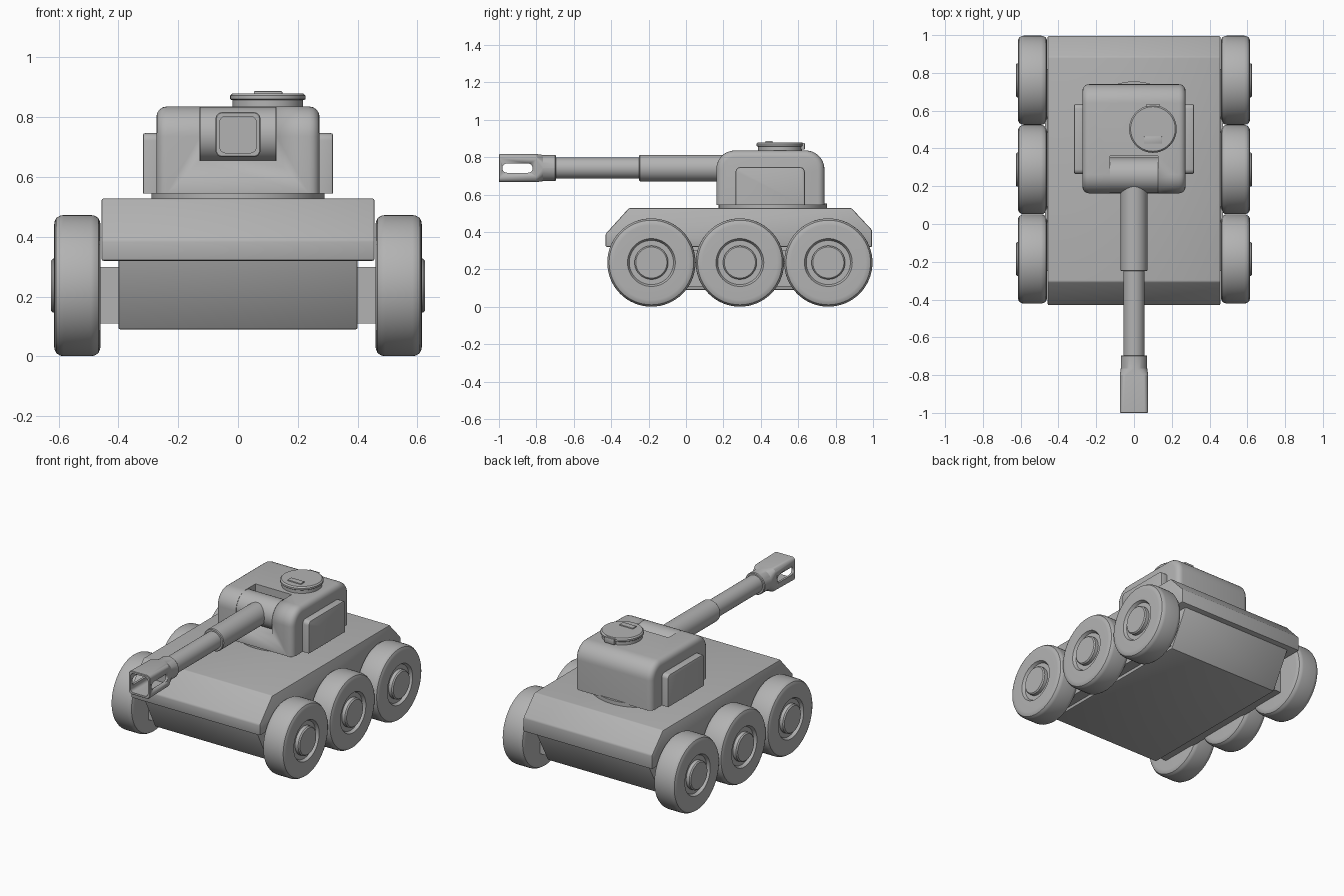
import bpy, bmesh, math
from math import sin, cos, pi
from mathutils import Vector

if "Cube" in bpy.data.objects:
    bpy.data.objects.remove(bpy.data.objects["Cube"])

GREY = bpy.data.materials.new("plain_grey")
GREY.diffuse_color = (0.45, 0.45, 0.45, 1)
GREY.use_nodes = True
GREY.node_tree.nodes["Principled BSDF"].inputs["Base Color"].default_value = GREY.diffuse_color


def finish(name, bm, angle=30):
    bmesh.ops.recalc_face_normals(bm, faces=bm.faces)
    me = bpy.data.meshes.new(name)
    bm.to_mesh(me)
    bm.free()
    me.materials.append(GREY)
    ob = bpy.data.objects.new(name, me)
    bpy.context.collection.objects.link(ob)
    for o in bpy.context.selected_objects:
        o.select_set(False)
    ob.select_set(True)
    bpy.context.view_layer.objects.active = ob
    bpy.ops.object.shade_smooth_by_angle(angle=math.radians(angle))
    return ob


def loft(name, rings):
    """Skin a row of equal-length point rings and cap both ends."""
    bm = bmesh.new()
    vs = [[bm.verts.new(p) for p in r] for r in rings]
    n = len(vs[0])
    for a, b in zip(vs, vs[1:]):
        for i in range(n):
            j = (i + 1) % n
            bm.faces.new((a[i], a[j], b[j], b[i]))
    bm.faces.new(vs[0])
    bm.faces.new(vs[-1])
    return finish(name, bm)


def lathe(name, profile, axis, centre, n=64):
    """Turn (position along axis, radius) pairs around an axis."""
    c = Vector(centre)
    u, v = [(k + axis) % 3 for k in (1, 2)]
    rings = []
    for a, r in profile:
        ring = []
        for i in range(n):
            p = c.copy()
            p[axis] += a
            p[u] += r * cos(2 * pi * i / n)
            p[v] += r * sin(2 * pi * i / n)
            ring.append(p)
        rings.append(ring)
    return loft(name, rings)


def prism(name, pts, x0, x1, bevel=0, seg=2, keep_bottom=False, sides_only=False):
    """Extrude a (y, z) outline along x, then round its sharp edges."""
    bm = bmesh.new()
    a = [bm.verts.new((x0, y, z)) for y, z in pts]
    b = [bm.verts.new((x1, y, z)) for y, z in pts]
    n = len(pts)
    for i in range(n):
        j = (i + 1) % n
        bm.faces.new((a[i], a[j], b[j], b[i]))
    bm.faces.new(a)
    bm.faces.new(b)
    bmesh.ops.recalc_face_normals(bm, faces=bm.faces)
    if bevel:
        low = min(p[1] for p in pts) + 1e-4
        edges = [e for e in bm.edges if e.calc_face_angle(0) > 0.5
                 and not (keep_bottom and all(v.co.z < low for v in e.verts))]
        bmesh.ops.bevel(bm, geom=edges, offset=bevel, segments=seg,
                        profile=0.5, affect='EDGES', clamp_overlap=True)
    return finish(name, bm)


def rect(y0, y1, z0, z1):
    return [(y0, z0), (y1, z0), (y1, z1), (y0, z1)]


def round_rect(y0, y1, z0, z1, rad, seg=8, corners=4):
    """Rectangle outline with the top two or all four corners rounded."""
    out = []
    for k, (cy, cz) in enumerate([(y1 - rad, z1 - rad), (y0 + rad, z1 - rad),
                                  (y0 + rad, z0 + rad), (y1 - rad, z0 + rad)]):
        if k >= corners:
            out.append((y0 if k == 2 else y1, z0))
            continue
        for i in range(seg + 1):
            t = pi / 2 * (k + i / seg)
            out.append((cy + rad * cos(t), cz + rad * sin(t)))
    return out


def cut(target, cutter):
    m = target.modifiers.new("cut", 'BOOLEAN')
    m.object, m.operation, m.solver = cutter, 'DIFFERENCE', 'EXACT'
    cutter.hide_render = True
    bpy.context.view_layer.objects.active = target
    bpy.ops.object.modifier_apply(modifier=m.name)
    bpy.data.objects.remove(cutter)


# Hull: chamfered upper body over a tapered belly
prism("upper_hull", [(-0.43, 0.32), (0.995, 0.32), (0.995, 0.41), (0.885, 0.528),
                     (-0.305, 0.528), (-0.43, 0.39)], -0.457, 0.457, 0.007)
prism("lower_hull", [(-0.27, 0.09), (0.83, 0.09), (0.96, 0.325), (-0.39, 0.325)],
      -0.4, 0.4, 0.007)
prism("axle_housing", rect(-0.25, 0.82, 0.11, 0.30), -0.47, 0.47)

# Six wheels with recessed rim and raised hub
tyre = [(0.46, 0.20), (0.461, 0.213), (0.467, 0.226), (0.480, 0.234), (0.492, 0.236),
        (0.583, 0.236), (0.595, 0.234), (0.608, 0.226), (0.614, 0.213), (0.615, 0.20),
        (0.615, 0.128), (0.597, 0.118), (0.597, 0.09), (0.619, 0.09), (0.626, 0.083)]
for side, s in (("right", 1), ("left", -1)):
    for place, y in (("front", -0.185), ("middle", 0.288), ("rear", 0.761)):
        lathe(f"{place}_{side}_wheel", [(s * a, r) for a, r in tyre], 0, (0, y, 0.237))

# Turret with ring, front notch and side plates
lathe("turret_ring", [(0.52, 0.29), (0.552, 0.29)], 2, (0, 0.465, 0), 96)
turret = prism("turret", round_rect(0.162, 0.74, 0.545, 0.836, 0.10, 10, 2),
               -0.273, 0.273, 0.035, 4, keep_bottom=True)
cut(turret, prism("notch_cutter", rect(0.0, 0.36, 0.655, 1.0), -0.128, 0.128))
for side, s in (("right", 1), ("left", -1)):
    prism(side + "_turret_plate", round_rect(0.265, 0.635, 0.545, 0.747, 0.025, 4, 2),
          *sorted((s * 0.25, s * 0.318)), 0.008, 2, keep_bottom=True)

# Gun: pivot drum, stepped barrel, hollow slotted muzzle
GZ = 0.742
lathe("gun_pivot", [(-0.127, 0.093), (0.127, 0.093)], 0, (0, 0.258, GZ))
lathe("barrel", [(0.26, 0.071), (-0.245, 0.071), (-0.25, 0.067), (-0.25, 0.056),
                 (-0.79, 0.056)], 1, (0, 0, GZ), 48)
shape = [(-0.695, 0.066, 0.066), (-0.70, 0.070, 0.070), (-0.765, 0.070, 0.070),
         (-0.80, 0.075, 0.03), (-0.997, 0.075, 0.022), (-1.0, 0.072, 0.02),
         (-1.0, 0.061, 0.02), (-0.785, 0.061, 0.02)]
muzzle = loft("muzzle", [[(px, y, GZ + pz) for px, pz in round_rect(-h, h, -h, h, r - 1e-4, 8)]
                         for y, h, r in shape])
cut(muzzle, prism("slot_cutter", round_rect(-0.982, -0.82, GZ - 0.025, GZ + 0.025, 0.0245, 6),
                  -0.2, 0.2))

# Roof hatch with handle and hinge
hatch = (0.1, 0.503, 0)
lathe("hatch_base", [(0.82, 0.118), (0.862, 0.118)], 2, hatch)
lathe("hatch_lid", [(0.858, 0.122), (0.861, 0.126), (0.872, 0.126), (0.880, 0.118)], 2, hatch)
prism("hatch_handle", rect(0.425, 0.463, 0.87, 0.887), 0.053, 0.148, 0.003)
prism("hatch_hinge", rect(0.61, 0.635, 0.84, 0.876), 0.065, 0.135, 0.003)
